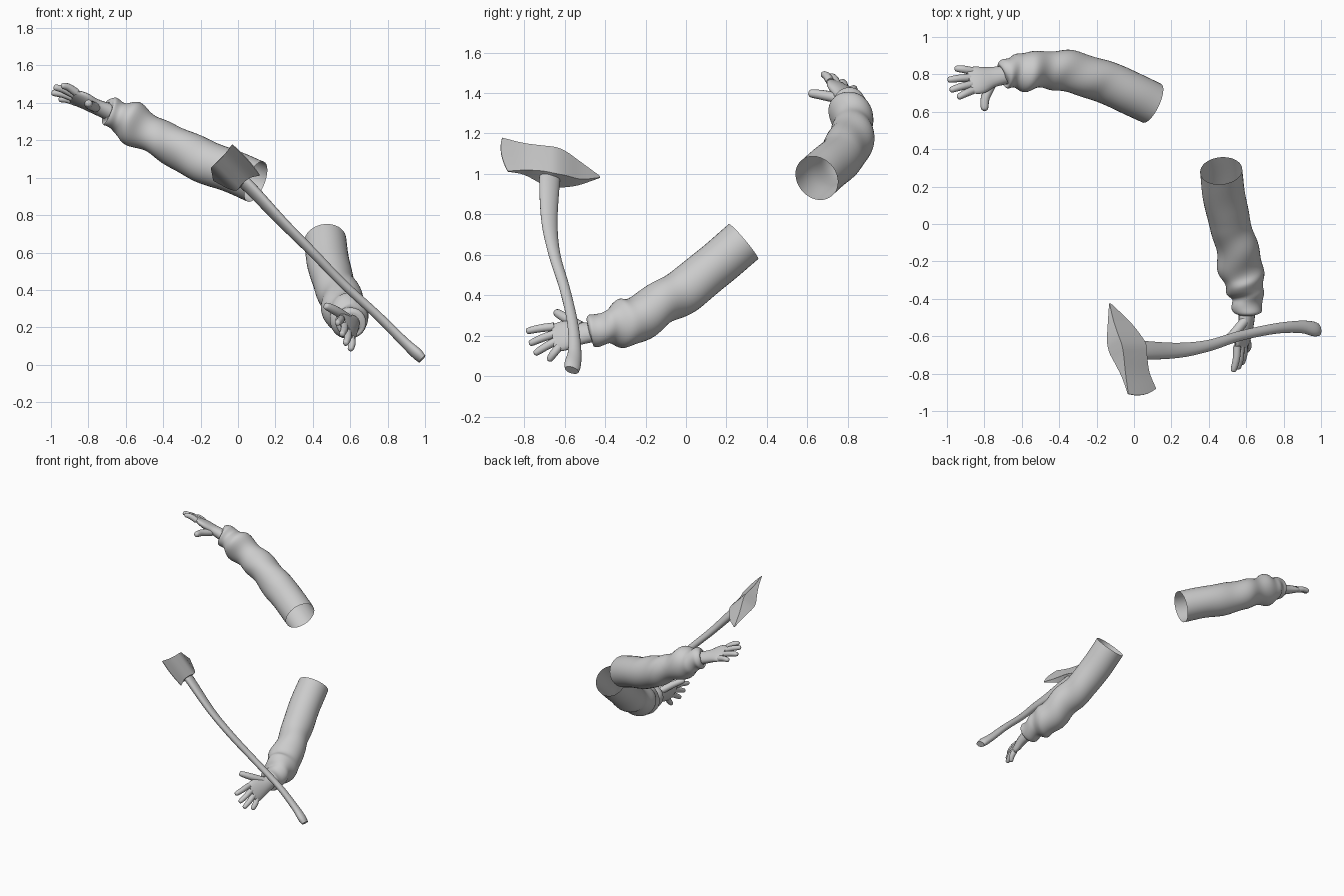
import bpy, bmesh, math
from mathutils import Vector

old = bpy.data.objects.get("Cube")
if old:
    bpy.data.objects.remove(old, do_unlink=True)

grey = bpy.data.materials.new("plain grey")
grey.use_nodes = True
grey.diffuse_color = (0.6, 0.6, 0.6, 1)
grey.node_tree.nodes["Principled BSDF"].inputs["Base Color"].default_value = (0.6, 0.6, 0.6, 1)


def finish(name, bm, angle=50):
    """Turn a bmesh into a smooth-shaded object."""
    bmesh.ops.recalc_face_normals(bm, faces=bm.faces)
    mesh = bpy.data.meshes.new(name)
    bm.to_mesh(mesh)
    bm.free()
    mesh.materials.append(grey)
    ob = bpy.data.objects.new(name, mesh)
    bpy.context.collection.objects.link(ob)
    bpy.ops.object.select_all(action='DESELECT')
    ob.select_set(True)
    bpy.context.view_layer.objects.active = ob
    bpy.ops.object.shade_smooth_by_angle(angle=math.radians(angle))
    return ob


def spline(rows, steps):
    """Catmull-Rom samples through rows of any width."""
    pts = [Vector(r) for r in rows]
    pts = [2 * pts[0] - pts[1]] + pts + [2 * pts[-1] - pts[-2]]
    out = []
    for i in range(1, len(pts) - 2):
        a, b, c, d = pts[i - 1:i + 3]
        for k in range(steps):
            t = k / steps
            out.append(0.5 * (2 * b + (c - a) * t + (2 * a - 5 * b + 4 * c - d) * t * t
                              + (3 * b - a - 3 * c + d) * t ** 3))
    return out + [pts[-2]]


def loft(name, rows, wide, sides=20, steps=5, caps=True, fold=None):
    """Oval tube through rows of x, y, z, half width, half thickness."""
    rings = spline(rows, steps)
    bm = bmesh.new()
    loops = []
    for i, row in enumerate(rings):
        p = Vector(row[:3])
        ahead, behind = rings[min(i + 1, len(rings) - 1)], rings[max(i - 1, 0)]
        tan = (Vector(ahead[:3]) - Vector(behind[:3])).normalized()
        side = Vector(wide)
        side = (side - tan * side.dot(tan)).normalized()
        up = tan.cross(side)
        loop = []
        for j in range(sides):
            a = math.tau * j / sides
            k = 1 + (fold(i / (len(rings) - 1), a) if fold else 0)
            loop.append(bm.verts.new(p + k * (side * row[3] * math.cos(a) + up * row[4] * math.sin(a))))
        loops.append(loop)
    for a, b in zip(loops, loops[1:]):
        for j in range(sides):
            n = (j + 1) % sides
            bm.faces.new((a[j], a[n], b[n], b[j]))
    if caps:
        bm.faces.new(loops[0])
        bm.faces.new(loops[-1])
    return finish(name, bm)


def cloth(t, a):
    """Creases that grow toward the wrist and fade at the cuff."""
    amount = 0.015 + 0.09 * max(0, math.sin(math.pi * min(1, max(0, (t - 0.2) / 0.75))))
    return amount * (0.6 * math.sin(34 * t + 2.2 * math.sin(a + 1)) + 0.5 * math.sin(2 * a + 19 * t))


def sleeve(name, rows, wide):
    loft(name, [r + (r[3],) for r in rows], wide, sides=36, steps=8, caps=False, fold=cloth)


def digit(name, base, mid, tip, r):
    """Tapered finger with a rounded end."""
    base, mid, tip = Vector(base), Vector(mid), Vector(tip)
    end = tip - (tip - mid).normalized() * r * 0.5
    rows = [(*base, r, r), (*mid, r * 0.95, r * 0.95), (*end, r * 0.75, r * 0.75), (*tip, r * 0.25, r * 0.25)]
    loft(name, rows, (0.3, 0.5, -0.8), sides=12, steps=4)


def hand(side, palm, wide, knuckle, tips, thumb, back):
    loft(side + "_palm", palm, wide, sides=20, steps=5)
    wide, back = Vector(wide).normalized(), Vector(back)
    names = ("index", "middle", "ring", "little")
    for i, (finger, tip) in enumerate(zip(names, tips)):
        base = Vector(knuckle) + wide * (-0.058 + 0.039 * i)
        mid = (base + Vector(tip)) / 2 + back * 0.008
        digit(f"{side}_{finger}_finger", base, mid, tip, 0.021)
    digit(side + "_thumb", *thumb, 0.026)


# Right arm
sleeve("right_sleeve", [
    (0.095, 0.645, 0.98, 0.115), (-0.05, 0.715, 1.04, 0.115), (-0.2, 0.775, 1.095, 0.115),
    (-0.35, 0.815, 1.175, 0.11), (-0.47, 0.825, 1.235, 0.098), (-0.58, 0.815, 1.30, 0.108),
    (-0.645, 0.81, 1.335, 0.08), (-0.69, 0.805, 1.355, 0.078), (-0.705, 0.80, 1.36, 0.045)], (0, 1, 0))
hand("right",
     [(-0.67, 0.80, 1.345, 0.05, 0.045), (-0.76, 0.785, 1.38, 0.058, 0.036),
      (-0.83, 0.77, 1.415, 0.08, 0.03), (-0.885, 0.765, 1.435, 0.074, 0.02)],
     (0, 0.89, -0.45), (-0.865, 0.765, 1.43),
     [(-0.945, 0.675, 1.495), (-0.985, 0.715, 1.485), (-0.997, 0.77, 1.455), (-0.96, 0.832, 1.42)],
     [(-0.76, 0.75, 1.375), (-0.795, 0.675, 1.39), (-0.80, 0.605, 1.40)], (0, 0.3, 0.9))

# Left arm
sleeve("left_sleeve", [
    (0.465, 0.285, 0.665, 0.113), (0.485, 0.13, 0.535, 0.113), (0.515, 0, 0.43, 0.112),
    (0.55, -0.13, 0.355, 0.11), (0.575, -0.25, 0.28, 0.117), (0.595, -0.34, 0.25, 0.105),
    (0.605, -0.40, 0.235, 0.08), (0.605, -0.465, 0.225, 0.08), (0.605, -0.48, 0.222, 0.045)], (1, 0, 0))
hand("left",
     [(0.605, -0.45, 0.22, 0.05, 0.045), (0.60, -0.53, 0.21, 0.06, 0.036),
      (0.585, -0.60, 0.20, 0.08, 0.03), (0.575, -0.655, 0.19, 0.074, 0.02)],
     (0.45, 0.2, -0.85), (0.578, -0.64, 0.195),
     [(0.53, -0.79, 0.222), (0.555, -0.775, 0.16), (0.575, -0.75, 0.11), (0.60, -0.68, 0.075)],
     [(0.59, -0.52, 0.245), (0.53, -0.59, 0.285), (0.465, -0.645, 0.318)], (0.8, 0, 0.4))

# Axe handle
head_turn = math.radians(23)
half = math.sqrt(0.5)
blade_dir = Vector((math.sin(head_turn) * half, -math.cos(head_turn), math.sin(head_turn) * half))
down = Vector((half, 0, -half))
flat = blade_dir.cross(down)
loft("axe_handle", [
    (0.985, -0.565, 0.03, 0.036, 0.022), (0.955, -0.56, 0.06, 0.042, 0.028),
    (0.885, -0.55, 0.125, 0.034, 0.025), (0.75, -0.56, 0.26, 0.028, 0.023),
    (0.56, -0.60, 0.435, 0.027, 0.023), (0.40, -0.65, 0.60, 0.031, 0.024),
    (0.24, -0.675, 0.76, 0.042, 0.025), (0.06, -0.675, 0.95, 0.053, 0.03),
    (-0.05, -0.665, 1.05, 0.053, 0.03)], blade_dir)

# Axe head: sections from spike to cutting edge as position, top, bottom, half thickness
centre = Vector((0, -0.665, 1.0))
sections = spline([
    (-0.26, -0.085, -0.075, 0.002), (-0.15, -0.118, 0.0, 0.024), (-0.06, -0.138, 0.03, 0.046),
    (0.0, -0.14, 0.045, 0.052), (0.06, -0.138, 0.04, 0.04), (0.15, -0.14, 0.045, 0.017),
    (0.25, -0.148, 0.074, 0.002)], 4)
bm = bmesh.new()
loops = []
levels = 6
for u, top, bottom, thick in sections:
    front, rear = [], []
    for k in range(levels + 1):
        f = k / levels
        s = top + (bottom - top) * f
        bow = 0.02 * (1 - (2 * f - 1) ** 2) - 0.03 * (f - 0.5)
        shift = bow * max(0, u / 0.25) ** 2
        p = centre + blade_dir * (u + shift) + down * s
        front.append(bm.verts.new(p + flat * thick))
        rear.append(bm.verts.new(p - flat * thick))
    loops.append(front + rear[::-1])
for a, b in zip(loops, loops[1:]):
    for j in range(len(a)):
        n = (j + 1) % len(a)
        bm.faces.new((a[j], a[n], b[n], b[j]))
bm.faces.new(loops[0])
bm.faces.new(loops[-1])
finish("axe_head", bm, 35)
